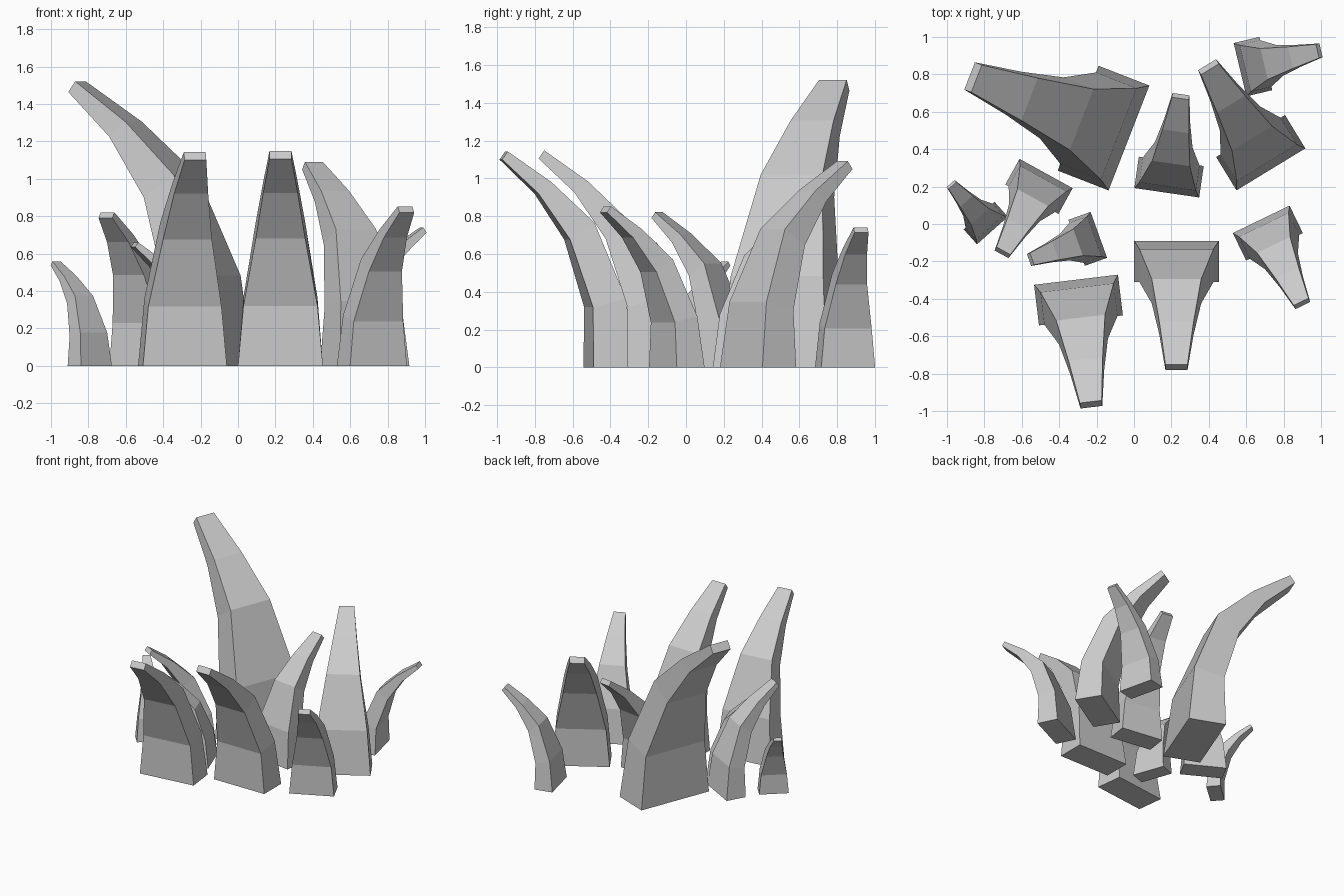
import bpy
import bmesh
from mathutils import Matrix, Vector

if "Cube" in bpy.data.objects:
    bpy.data.objects.remove(bpy.data.objects["Cube"])

# Blade rings: half width, back edge (reach, z), front edge (reach, z)
RINGS = [
    (0.227, (0.00, 0.00), (0.22, 0.00)),
    (0.198, (0.044, 0.365), (0.22, 0.32)),
    (0.132, (0.205, 0.77), (0.335, 0.68)),
    (0.092, (0.43, 0.985), (0.50, 0.925)),
    (0.059, (0.66, 1.148), (0.69, 1.105)),
]

# Each blade: middle of its back base edge, tip position (top view), scale
BLADES = [
    ((0.227, -0.09), (0.227, -0.77), 1.0),
    ((-0.31, -0.298), (-0.23, -0.96), 0.995),
    ((-0.027, 0.46), (-0.875, 0.79), 1.325),
    ((0.175, 0.167), (0.25, 0.685), 0.772),
    ((0.732, 0.292), (0.395, 0.845), 0.95),
    ((0.567, 0.825), (0.985, 0.925), 0.645),
    ((0.68, 0.025), (0.90, -0.43), 0.742),
    ((-0.188, -0.058), (-0.555, -0.19), 0.575),
    ((-0.47, 0.27), (-0.71, -0.165), 0.715),
    ((-0.757, -0.035), (-0.975, 0.21), 0.487),
]


def blade_mesh():
    """Tapered, curling blade with a rectangular section, leaning along +x."""
    bm = bmesh.new()
    loops = []
    for half, (bx, bz), (fx, fz) in RINGS:
        pts = [(bx, -half, bz), (fx, -half, fz), (fx, half, fz), (bx, half, bz)]
        loops.append([bm.verts.new(p) for p in pts])
    for low, high in zip(loops, loops[1:]):
        for i in range(4):
            j = (i + 1) % 4
            bm.faces.new((low[i], low[j], high[j], high[i]))
    bm.faces.new(loops[0][::-1])
    bm.faces.new(loops[-1])
    bmesh.ops.recalc_face_normals(bm, faces=bm.faces)
    mesh = bpy.data.meshes.new("grass_blade")
    bm.to_mesh(mesh)
    bm.free()
    return mesh


# Tuft of blades sharing one mesh
mesh = blade_mesh()
for n, (base, tip, scale) in enumerate(BLADES, 1):
    ob = bpy.data.objects.new(f"grass_blade_{n}", mesh)
    lean = Vector(tip) - Vector(base)
    ob.location = (*base, 0)
    ob.rotation_euler.z = -Vector((1, 0)).angle_signed(lean)
    ob.scale = (scale,) * 3
    bpy.context.collection.objects.link(ob)
